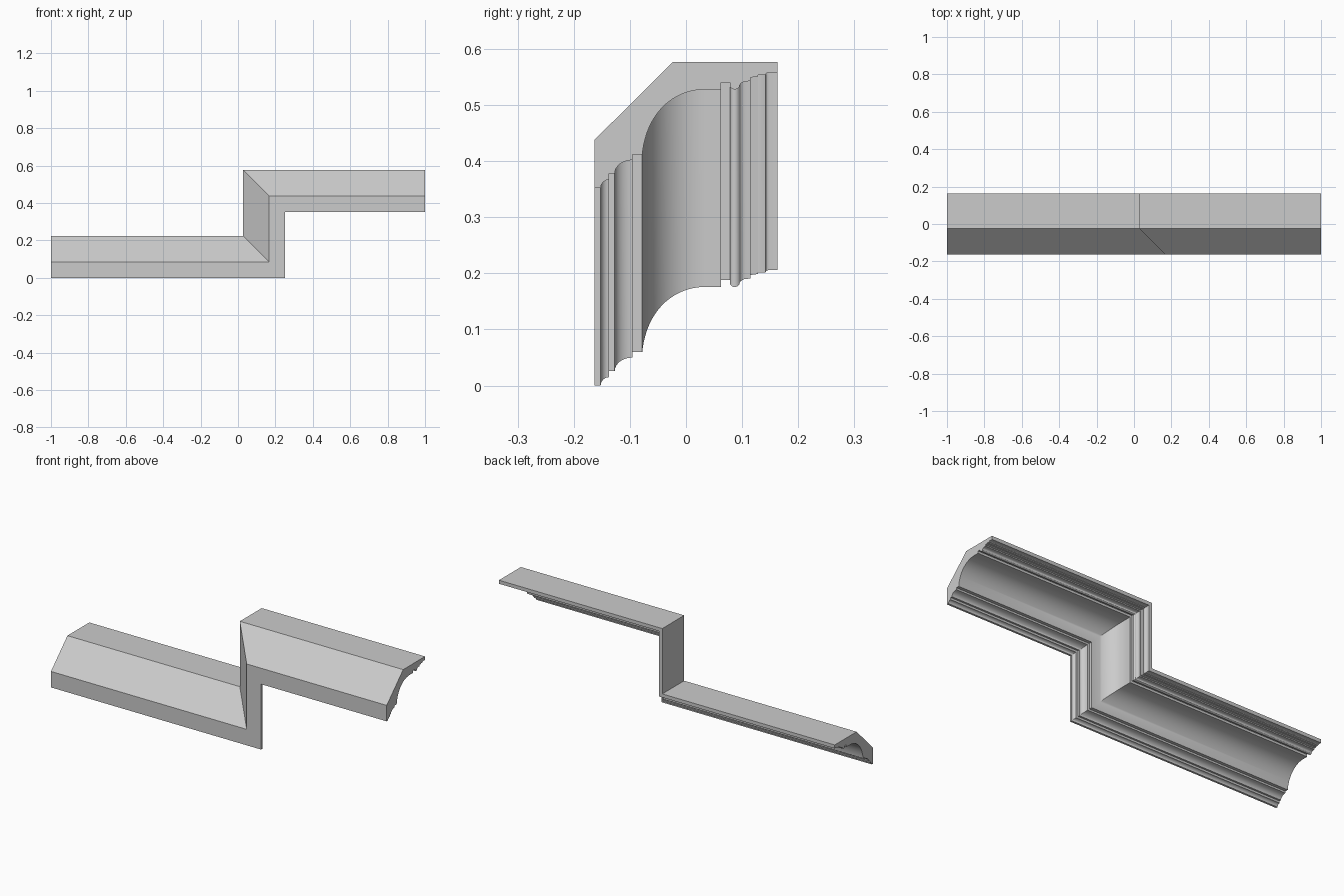
import bpy, bmesh, math

if "Cube" in bpy.data.objects:
    bpy.data.objects.remove(bpy.data.objects["Cube"])

RISE = 0.352    # height step between the two runs
TURN = 0.252    # x of the vertical run's inner edge


def bez(p0, p1, p2, p3, n):
    """Cubic curve points, both ends included."""
    out = []
    for i in range(n + 1):
        t = i / n
        s = 1 - t
        out.append(tuple(s**3*a + 3*s*s*t*b + 3*s*t*t*c + t**3*d
                         for a, b, c, d in zip(p0, p1, p2, p3)))
    return out


def cove(a, b, n=8):
    """Quarter curve leaving a steeply and arriving flat at b."""
    k = 0.55
    return bez(a, (a[0], a[1] + k*(b[1]-a[1])), (b[0] - k*(b[0]-a[0]), b[1]), b, n)


# Cross-section as (y, offset from the path): flat outer side
profile = [(0.163, 0.206), (0.163, 0.225), (-0.023, 0.225), (-0.163, 0.086), (-0.163, 0.0)]
# lower fillets and coves
profile += cove((-0.152, 0.0), (-0.137, 0.015))
profile += [(-0.137, 0.026)]
profile += cove((-0.127, 0.026), (-0.095, 0.050))
profile += [(-0.095, 0.060)]
# large central cove
profile += bez((-0.078, 0.060), (-0.070, 0.135), (-0.022, 0.176), (0.036, 0.176), 24)
# upper fillet, bead and small steps
profile += [(0.062, 0.176), (0.062, 0.188), (0.078, 0.188)]
profile += bez((0.078, 0.182), (0.081, 0.174), (0.091, 0.174), (0.095, 0.180), 8)
profile += cove((0.095, 0.180), (0.107, 0.190), 5)[1:]
profile += [(0.115, 0.191), (0.115, 0.197), (0.128, 0.199), (0.128, 0.2015), (0.141, 0.2015)]
profile += cove((0.142, 0.202), (0.149, 0.206), 4)

# Mitred sweep: lower run, vertical run, upper run
stations = [
    lambda y, d: (-1.0, y, d),
    lambda y, d: (TURN - d, y, d),
    lambda y, d: (TURN - d, y, RISE + d),
    lambda y, d: (1.0, y, RISE + d),
]
bm = bmesh.new()
rings = [[bm.verts.new(f(y, d)) for y, d in profile] for f in stations]
n = len(profile)
for r0, r1 in zip(rings, rings[1:]):
    for i in range(n):
        j = (i + 1) % n
        bm.faces.new((r0[i], r0[j], r1[j], r1[i]))
# End caps
bm.faces.new(rings[0])
bm.faces.new(rings[-1][::-1])
bmesh.ops.recalc_face_normals(bm, faces=bm.faces)

mesh = bpy.data.meshes.new("stepped_cornice_moulding")
bm.to_mesh(mesh)
bm.free()
obj = bpy.data.objects.new("stepped_cornice_moulding", mesh)
bpy.context.collection.objects.link(obj)
bpy.context.view_layer.objects.active = obj
obj.select_set(True)
bpy.ops.object.shade_smooth_by_angle(angle=math.radians(30))
